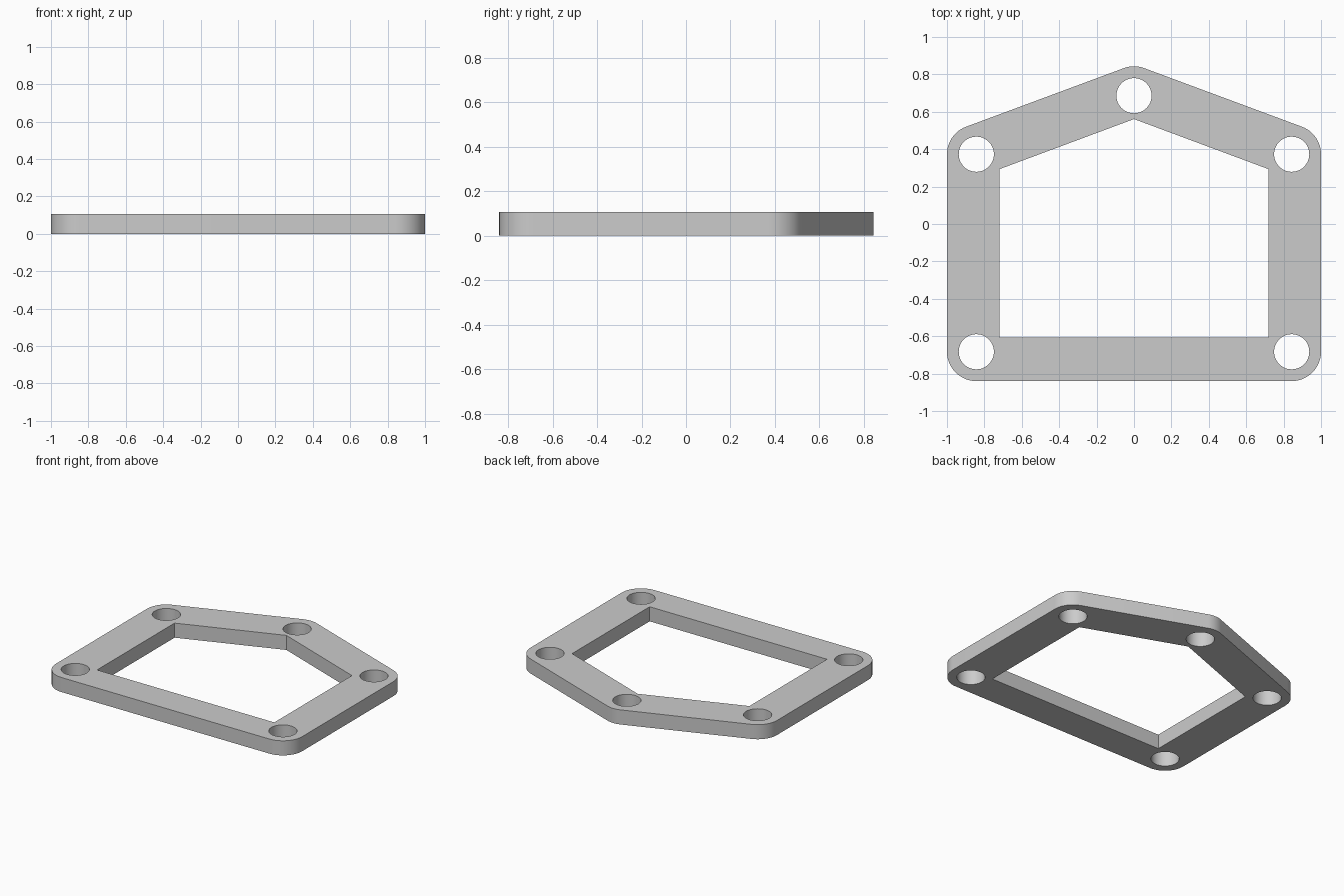
import bpy
import bmesh
from math import atan2, cos, sin, pi, tau, radians
from mathutils import Vector

cube = bpy.data.objects.get("Cube")
if cube:
    bpy.data.objects.remove(cube, do_unlink=True)

THICKNESS = 0.107
CORNER_RADIUS = 0.157
HOLE_RADIUS = 0.094

# Bolt hole centres, counter-clockwise; the outer corners share them
centres = [Vector(p) for p in
           [(-0.843, -0.683), (0.843, -0.683), (0.843, 0.373), (0, 0.686), (-0.843, 0.373)]]
# Sharp inner opening
opening = [Vector(p) for p in
           [(-0.72, -0.607), (0.72, -0.607), (0.72, 0.293), (0, 0.561), (-0.72, 0.293)]]


def arc(centre, radius, start, sweep, steps):
    return [centre + radius * Vector((cos(start + sweep * i / steps), sin(start + sweep * i / steps)))
            for i in range(steps + 1)]


def rounded_outline(points, radius):
    """Outline at a fixed distance around a convex polygon, with round corners."""
    outline = []
    for i, p in enumerate(points):
        before = p - points[i - 1]
        after = points[(i + 1) % len(points)] - p
        start = atan2(before.y, before.x) - pi / 2
        sweep = (atan2(after.y, after.x) - pi / 2 - start) % tau
        outline += arc(p, radius, start, sweep, 12)
    return outline


def add_loop(bm, points):
    verts = [bm.verts.new((p.x, p.y, 0)) for p in points]
    return [bm.edges.new((v, verts[i - 1])) for i, v in enumerate(verts)]


# Flat frame with opening and five holes
bm = bmesh.new()
edges = add_loop(bm, rounded_outline(centres, CORNER_RADIUS))
edges += add_loop(bm, opening)
for c in centres:
    edges += add_loop(bm, arc(c, HOLE_RADIUS, 0, tau, 48)[:-1])
bmesh.ops.triangle_fill(bm, use_beauty=True, use_dissolve=False, edges=edges, normal=(0, 0, 1))

# Thicken into a plate
result = bmesh.ops.extrude_face_region(bm, geom=bm.faces[:], use_keep_orig=True)
top = [g for g in result["geom"] if isinstance(g, bmesh.types.BMVert)]
bmesh.ops.translate(bm, verts=top, vec=(0, 0, THICKNESS))
bmesh.ops.recalc_face_normals(bm, faces=bm.faces[:])

mesh = bpy.data.meshes.new("frame_plate")
bm.to_mesh(mesh)
bm.free()
plate = bpy.data.objects.new("frame_plate", mesh)
bpy.context.collection.objects.link(plate)

# Plain grey finish
grey = bpy.data.materials.new("light_grey")
grey.use_nodes = True
colour = (0.6, 0.6, 0.6, 1)
grey.diffuse_color = colour
grey.node_tree.nodes["Principled BSDF"].inputs["Base Color"].default_value = colour
mesh.materials.append(grey)

bpy.ops.object.select_all(action="DESELECT")
plate.select_set(True)
bpy.context.view_layer.objects.active = plate
bpy.ops.object.shade_smooth_by_angle(angle=radians(30))
